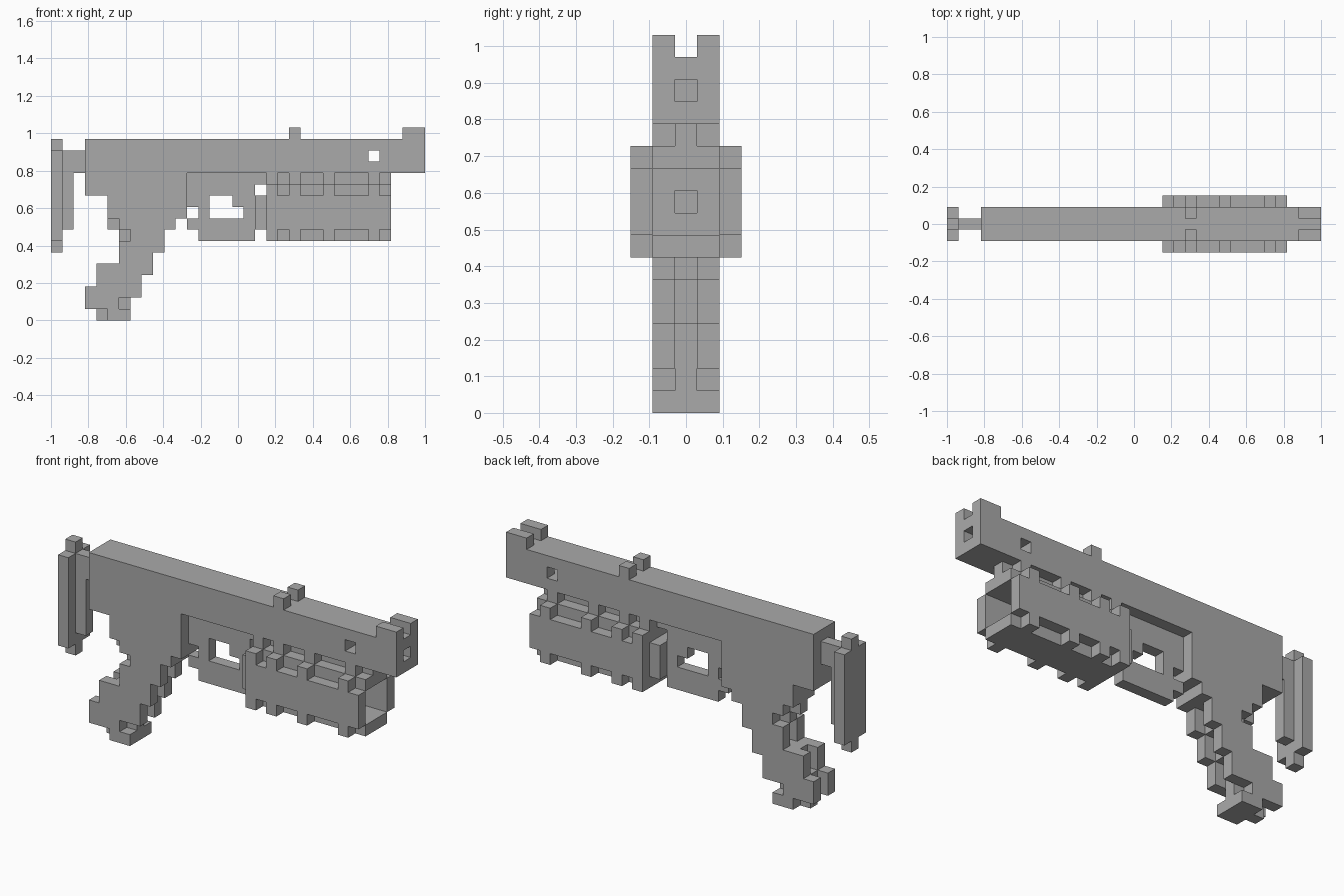
import bpy, bmesh
from mathutils import Vector
from itertools import product

cube = bpy.data.objects.get("Cube")
if cube:
    bpy.data.objects.remove(cube, do_unlink=True)

LENGTH = 33            # blocks along x
U = 2 / LENGTH         # size of one block

grey = bpy.data.materials.new("plain grey")
grey.use_nodes = True
grey.diffuse_color = (0.4, 0.4, 0.4, 1)
bsdf = next(n for n in grey.node_tree.nodes if n.type == 'BSDF_PRINCIPLED')
bsdf.inputs["Base Color"].default_value = grey.diffuse_color
bsdf.inputs["Roughness"].default_value = 0.8

MID, SIDES, FULL, OUTER = (0,), (-1, 1), (-1, 0, 1), (-2, 2)


def block(x0, x1, z0, z1, layers=FULL):
    """Cells of a block: x0..x1, z0..z1, in the given y layers."""
    return set(product(range(x0, x1), layers, range(z0, z1)))


def build(name, cells):
    """Skin a set of cells with flat outer faces."""
    bm = bmesh.new()
    for c in cells:
        for axis, sign in product(range(3), (-1, 1)):
            near = list(c)
            near[axis] += sign
            if tuple(near) in cells:
                continue
            n, a, b = Vector(), Vector(), Vector()
            n[axis] = sign / 2
            a[(axis + 1) % 3] = 0.5
            b[(axis + 2) % 3] = 0.5 * sign
            centre = Vector((c[0] + 0.5 - LENGTH / 2, c[1], c[2] + 0.5)) + n
            corners = (centre - a - b, centre + a - b, centre + a + b, centre - a + b)
            bm.faces.new([bm.verts.new(p * U) for p in corners])
    bmesh.ops.remove_doubles(bm, verts=bm.verts, dist=U / 100)
    bmesh.ops.dissolve_limit(bm, angle_limit=0.02, verts=bm.verts, edges=bm.edges)
    mesh = bpy.data.meshes.new(name)
    bm.to_mesh(mesh)
    bm.free()
    mesh.materials.append(grey)
    obj = bpy.data.objects.new(name, mesh)
    bpy.context.collection.objects.link(obj)


# Receiver and barrel, with the cross hole and the bore
body = block(3, 33, 13, 16) | block(3, 12, 11, 13) | block(5, 12, 9, 11)
body -= block(28, 29, 14, 15) | block(29, 33, 14, 15, MID)
build("receiver_and_barrel", body)

# Sights: paired posts
build("front_sight", block(31, 33, 16, 17, SIDES))
build("rear_sight", block(21, 22, 16, 17, SIDES))

# Shoulder stock
build("butt_plate", block(0, 1, 7, 15, SIDES) | block(0, 1, 6, 16, MID))
build("stock_bar", block(1, 2, 8, 15, MID) | block(1, 3, 13, 15, MID))

# Stepped grip, bottom row first: side start, side end, middle start, middle end
grip_rows = [(5, 7, 4, 7), (3, 6, 4, 7), (3, 8, 4, 7), (4, 8, 5, 7), (4, 9, 5, 8),
             (6, 9, 7, 8), (6, 10, 7, 9), (7, 10, 6, 9), (6, 11, 5, 11)]
grip = set()
for z, (s0, s1, m0, m1) in enumerate(grip_rows):
    grip |= block(s0, s1, z, z + 1, SIDES) | block(m0, m1, z, z + 1, MID)
build("grip", grip)

# Thin trigger panel with its opening
panel = block(12, 18, 8, 13, MID) | block(13, 18, 7, 8, MID) | block(18, 19, 12, 13, MID)
panel -= block(14, 16, 10, 11, MID) | block(14, 17, 9, 10, MID) | block(12, 13, 9, 10, MID)
build("trigger_panel", panel)

# Block closing the rear of the foregrip
build("foregrip_rear_block", block(18, 19, 8, 11) - block(18, 19, 9, 10, MID))

# Hollow foregrip with ribs and hanger posts
foregrip = block(19, 30, 7, 8) | block(19, 30, 11, 12)
foregrip |= block(19, 30, 8, 11, OUTER) | block(19, 30, 12, 13, MID)
for x in (19, 21, 24, 28):
    foregrip |= block(x, x + 1, 7, 12, OUTER) | block(x, x + 1, 12, 13)
build("foregrip", foregrip)
